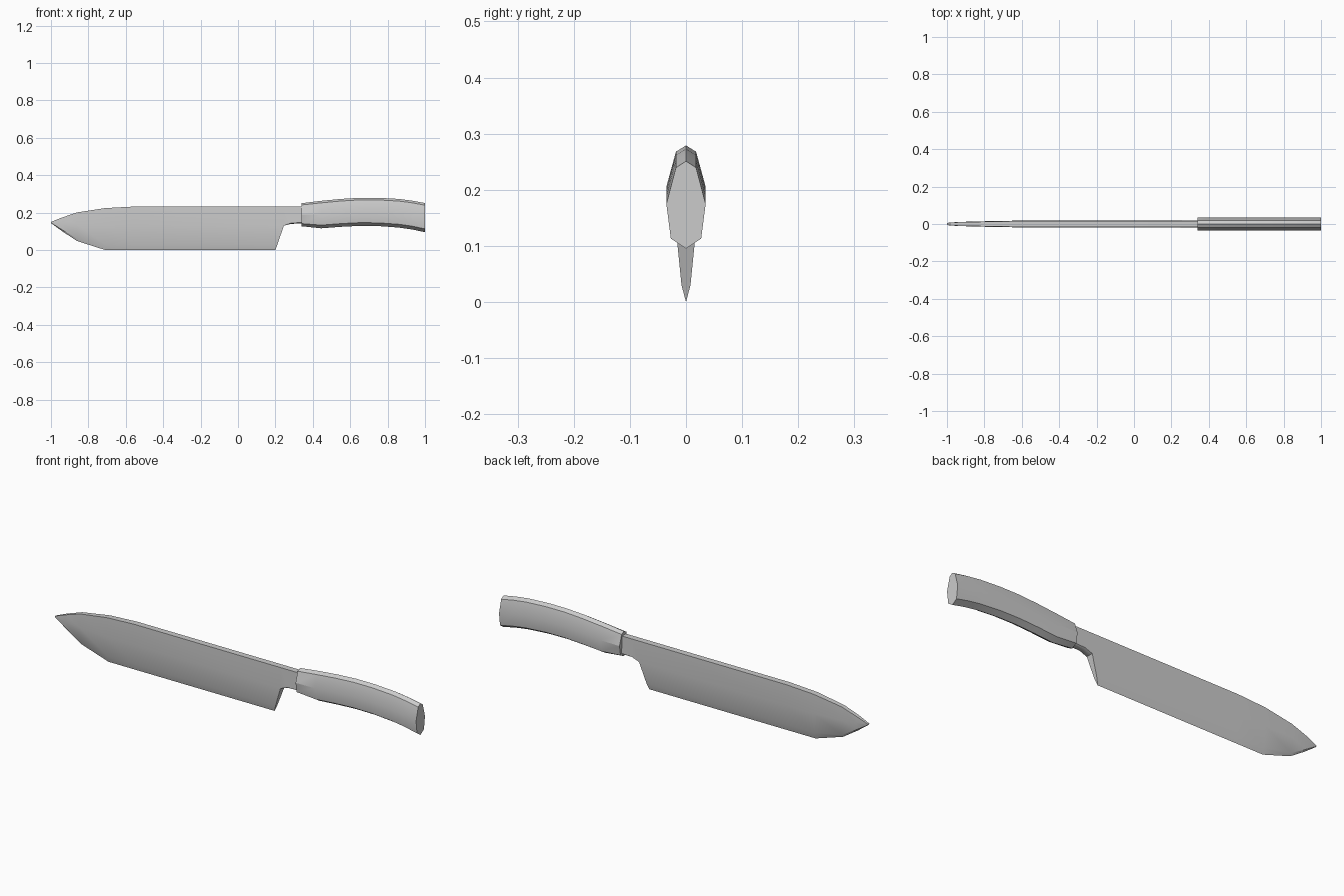
import bpy, bmesh, math

if "Cube" in bpy.data.objects:
    bpy.data.objects.remove(bpy.data.objects["Cube"])


def loft(name, rings):
    """Skin a list of equal-length closed rings and cap both ends."""
    bm = bmesh.new()
    rows = [[bm.verts.new(p) for p in ring] for ring in rings]
    n = len(rows[0])
    for a, b in zip(rows, rows[1:]):
        for i in range(n):
            j = (i + 1) % n
            bm.faces.new((a[i], a[j], b[j], b[i]))
    bm.faces.new(rows[0])
    bm.faces.new(rows[-1])
    bmesh.ops.remove_doubles(bm, verts=bm.verts[:], dist=0.0004)
    bmesh.ops.recalc_face_normals(bm, faces=bm.faces[:])
    mesh = bpy.data.meshes.new(name)
    bm.to_mesh(mesh)
    bm.free()
    mesh.shade_smooth()
    mesh.set_sharp_from_angle(angle=math.radians(25))
    obj = bpy.data.objects.new(name, mesh)
    bpy.context.collection.objects.link(obj)
    return obj


def blade_ring(x, top, mid, bevel, low, w=0.018, wb=0.008, xb=None, xl=None):
    """Flat spine, straight cheeks, then a bevel down to the cutting edge."""
    xb = x if xb is None else xb
    xl = x if xl is None else xl
    half = [(x, w * 0.85, top), (x, w, mid), (xb, wb, bevel)]
    return ([(px, -y, z) for px, y, z in half] + [(xl, 0, low)]
            + [(px, y, z) for px, y, z in reversed(half)])


# Blade with slanted heel and the neck running into the handle
blade = loft("blade", [
    blade_ring(-1.00, 0.150, 0.148, 0.146, 0.144, 0.006, 0.005),
    blade_ring(-0.94, 0.174, 0.142, 0.108, 0.100, 0.011, 0.007),
    blade_ring(-0.86, 0.201, 0.135, 0.060, 0.048, 0.013, 0.008),
    blade_ring(-0.71, 0.224, 0.130, 0.030, 0.0, 0.017),
    blade_ring(-0.56, 0.232, 0.130, 0.030, 0.0),
    blade_ring(0.245, 0.232, 0.130, 0.030, 0.0, xb=0.211, xl=0.20),
    blade_ring(0.245, 0.232, 0.130, 0.130, 0.130, wb=0.010),
    blade_ring(0.285, 0.232, 0.145, 0.141, 0.140, wb=0.012),
    blade_ring(0.37, 0.232, 0.147, 0.143, 0.142, wb=0.012),
])

# Curved eight-sided handle: x, top, bottom
SECTION = [(0, 1), (0.018, 0.925), (0.035, 0.51), (0.027, 0.115), (0, 0),
           (-0.027, 0.115), (-0.035, 0.51), (-0.018, 0.925)]
STATIONS = [(0.34, 0.250, 0.127), (0.445, 0.263, 0.116), (0.55, 0.273, 0.124),
            (0.65, 0.279, 0.129), (0.75, 0.279, 0.128), (0.86, 0.273, 0.120),
            (0.93, 0.264, 0.110), (1.00, 0.251, 0.095)]
handle = loft("handle", [[(x, y, lo + f * (hi - lo)) for y, f in SECTION]
                         for x, hi, lo in STATIONS])
